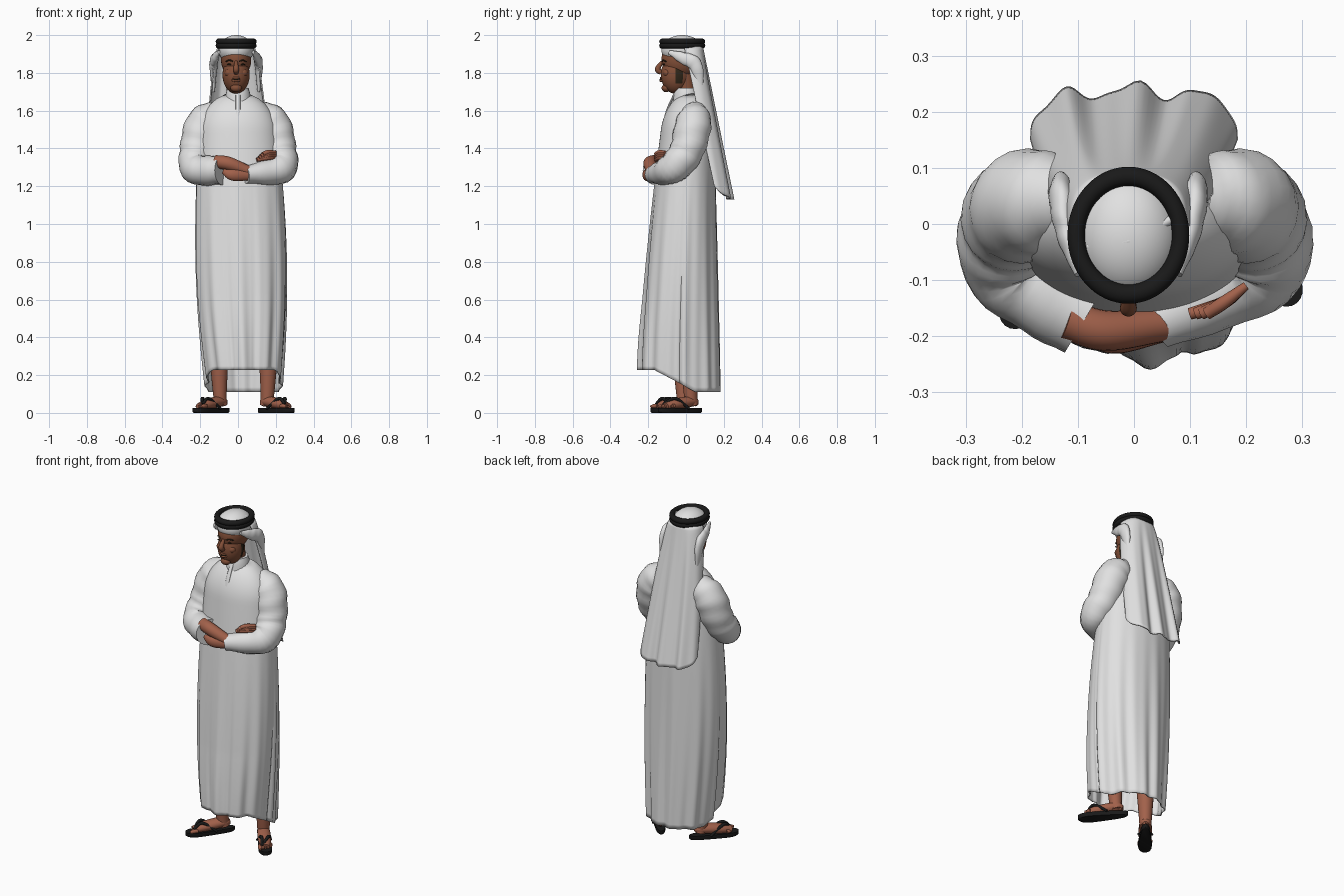
import bpy, bmesh
from math import sin, cos, pi, exp, sqrt, radians
from mathutils import Vector, Matrix

if "Cube" in bpy.data.objects:
    bpy.data.objects.remove(bpy.data.objects["Cube"], do_unlink=True)

X, Y, Z = Matrix.Identity(3)
SIDES = (("right", -1), ("left", 1))
HEAD_X = -.01


def material(name, *rgb):
    mat = bpy.data.materials.new(name)
    mat.use_nodes = True
    mat.diffuse_color = (*rgb, 1)
    shader = mat.node_tree.nodes["Principled BSDF"]
    shader.inputs["Base Color"].default_value = (*rgb, 1)
    shader.inputs["Roughness"].default_value = .8
    return mat


WHITE = material("white cloth", .75, .75, .75)
SKIN = material("skin", .36, .12, .07)
FACE = material("face skin", .23, .08, .04)
BLACK = material("black", .01, .01, .01)
DARK = material("dark hair", .03, .02, .01)


def clamp(value):
    return max(0, min(1, value))


def steps(count):
    return [i / count for i in range(count + 1)]


def angles(count):
    return [2 * pi * i / count for i in range(count)]


def finish(ob, mat):
    ob.data.materials.append(mat)
    bpy.context.view_layer.objects.active = ob
    ob.select_set(True)
    bpy.ops.object.shade_smooth_by_angle(angle=radians(50))
    ob.select_set(False)
    return ob


def loft(name, rings, mat, closed=True, caps=True, thick=0):
    """Skin a list of equally long point rows."""
    bm = bmesh.new()
    rows = [[bm.verts.new(point) for point in ring] for ring in rings]
    count = len(rows[0])
    for low, high in zip(rows, rows[1:]):
        for i in range(count if closed else count - 1):
            j = (i + 1) % count
            bm.faces.new((low[i], low[j], high[j], high[i]))
    if closed and caps:
        bm.faces.new(rows[0][::-1])
        bm.faces.new(rows[-1])
    bmesh.ops.recalc_face_normals(bm, faces=bm.faces)
    mesh = bpy.data.meshes.new(name)
    bm.to_mesh(mesh)
    bm.free()
    ob = bpy.data.objects.new(name, mesh)
    bpy.context.collection.objects.link(ob)
    if thick:
        ob.modifiers.new("thickness", "SOLIDIFY").thickness = thick
    return finish(ob, mat)


def smooth_path(points):
    """Catmull-Rom curve through (x, y, z, radius) points."""
    p = [Vector(q) for q in points]
    p = [2 * p[0] - p[1]] + p + [2 * p[-1] - p[-2]]
    path = []
    for a, b, c, d in zip(p, p[1:], p[2:], p[3:]):
        for t in steps(8)[:-1]:
            path.append(b + (c - a) * t / 2 + (a - b * 2.5 + c * 2 - d / 2) * t ** 2
                        + (b * 3 - a - c * 3 + d) * t ** 3 / 2)
    return path + [p[-2]]


def tube(name, points, mat, axis=Y, flat=1, ripple=0, sides=20):
    """Round limb; flat scales the thickness along the given axis."""
    path = smooth_path(points)
    rings = []
    for k, p in enumerate(path):
        ahead, behind = path[min(k + 1, len(path) - 1)], path[max(k - 1, 0)]
        along = (ahead - behind).to_3d().normalized()
        side = along.cross(axis).normalized()
        up = side.cross(along) * flat
        rings.append([p.to_3d() + (side * cos(a) + up * sin(a)) * p[3] * (1 + ripple * sin(k * 1.4 + 2 * sin(a)))
                      for a in angles(sides)])
    return loft(name, rings, mat)


def ellipsoid(name, location, size, mat):
    bpy.ops.mesh.primitive_uv_sphere_add(segments=48, ring_count=32, radius=1, location=location)
    ob = bpy.context.object
    ob.name, ob.scale = name, size
    return finish(ob, mat)


# Robe: widening skirt, domed shoulders, hanging folds, hem raised in front
def robe_ring(z):
    t = (z - .1) / 1.5
    front, back = .13 * t ** 1.5 - .25, .18 - .03 * t
    dome = sqrt(1 - clamp((z - 1.5) / .2) ** 2)
    loose = clamp(1.3 - z)
    ring = []
    for a in angles(128):
        fold = .006 * sin(11 * a + z) + .004 * sin(19 * a)
        for seam in (0, pi, 1.4 * pi, 1.6 * pi):
            fold -= .012 * exp(-((a - seam) * 16) ** 2)
        box = (cos(a) ** 2 + sin(a) ** 2 * abs(sin(a)) ** .3) ** -.4
        wide = (.2 + .04 * sin(pi * t)) * dome * box + fold * loose
        deep = (back - front) / 2 * dome * box + fold * loose
        lift = .12 * clamp(.4 - sin(a)) * clamp(1.2 - 2 * z)
        ring.append((.03 * (1 - t) + cos(a) * wide, (front + back) / 2 + sin(a) * deep, z + lift))
    return ring


loft("robe", [robe_ring(.11 + 1.58 * t) for t in steps(60)], WHITE, caps=False, thick=.006)
tube("collar", [(0, 0, 1.65, .07), (0, 0, 1.69, .064), (0, 0, 1.72, .056)], WHITE)
tube("placket", [(0, -.06, 1.69, .012), (0, -.1, 1.6, .012), (0, -.125, 1.5, .012)], WHITE, flat=.5)

# Folded arms in wide sleeves
cuffs = {"right": (.085, -.165, 1.285, .077), "left": (.04, -.18, 1.26, .045)}
for side, s in SIDES:
    arm = [(.1, .05, 1.6, .06), (.18, .04, 1.53, .095), (.22, 0, 1.38, .09), (.22, -.08, 1.29, .08), cuffs[side]]
    tube(side + "_sleeve", [(s * x, y, z, r) for x, y, z, r in arm], WHITE, ripple=.03)

# Forearms and hands
tube("right_forearm", [(-.12, -.17, 1.33, .035), (-.05, -.19, 1.32, .036), (.05, -.18, 1.28, .03)], SKIN)
tube("left_hand", [(.05, -.19, 1.26, .03), (-.03, -.21, 1.26, .03), (-.08, -.21, 1.28, .012)], SKIN, flat=.7)
for i in range(4):
    shift, rise = i * .01, 1.34 + i * .01
    tube(f"right_finger_{i + 1}", [(.1 + shift, -.16, rise, .011), (.16, -.14, rise + .01, .012),
                                   (.2, -.11, rise + .01, .008)], SKIN, sides=10)

# Head and neck, with the beard along the jaw behind the cheeks
tube("neck", [(HEAD_X, .01, 1.65, .05), (HEAD_X, -.01, 1.8, .05)], FACE)
ellipsoid("skull", (HEAD_X, -.025, 1.87), (.08, .105, .1), FACE)
jaw = ellipsoid("jaw", (HEAD_X, -.055, 1.79), (.072, .078, .1), FACE)
jaw.data.materials.append(DARK)
for face in jaw.data.polygons:
    beard = 0 < face.center.y < .5 and abs(face.center.z) < .5
    face.material_index = int(beard)
ellipsoid("chin", (HEAD_X, -.105, 1.72), (.03, .024, .022), FACE)
tube("nose", [(HEAD_X, -.125, 1.86, .008), (HEAD_X, -.15, 1.82, .015), (HEAD_X, -.13, 1.8, .012)], FACE)


def face_curve(name, middle, thick, mat, height, drop=0, half=.035):
    """Thin bow across the front of the face."""
    ends = [(HEAD_X + s * half, -.112, height - drop, thick / 2) for name, s in SIDES]
    tube(name, [ends[0], (HEAD_X, middle, height, thick), ends[1]], mat, sides=10)


face_curve("upper_lip", -.133, .006, FACE, 1.772, -.006)
face_curve("lower_lip", -.133, .007, FACE, 1.758, -.008)
face_curve("mouth_line", -.137, .003, DARK, 1.765, -.007)
for side, s in SIDES:
    x = HEAD_X + s * .035
    ellipsoid(side + "_cheek", (x, -.1, 1.8), (.026, .022, .022), FACE)
    ellipsoid(side + "_eye", (x, -.117, 1.845), (.013, .005, .004), DARK)
    tube(side + "_brow", [(x - s * .02, -.125, 1.86, .004), (x, -.12, 1.867, .004),
                          (x + s * .02, -.106, 1.86, .003)], DARK, sides=8)

# Head cloth: cap, then the drape with pleats that deepen towards its hem
ellipsoid("head_cloth_cap", (HEAD_X, -.02, 1.92), (.092, .11, .08), WHITE)
tube("cap_fold", [(-.08, -.04, 1.96, .008), (HEAD_X, -.03, 1.99, .01), (.07, .01, 1.96, .008)], WHITE)
rows = []
for t in steps(40):
    row = []
    for u in steps(80):
        x, bulge = cos(pi * u), abs(sin(pi * u)) ** .6
        across = x * (abs(x) + .001) ** -.15
        pleat = t * (.014 * cos(3 * pi * across) + .005 * sin(17 * across))
        edge, back = .16 * t - .01, .09 + .15 * t
        row.append((HEAD_X * (1 - t) + across * (.095 + .09 * t ** .6),
                    edge + (back - edge + pleat) * bulge,
                    1.94 - .81 * t + .07 * t * (1 - bulge)))
    rows.append(row)
loft("head_cloth_drape", rows, WHITE, closed=False, thick=.008)
for side, s in SIDES:
    fold = [(.09, -.09, 1.91, .01), (.11, -.02, 1.88, .03), (.12, .05, 1.84, .036), (.12, .08, 1.7, .012)]
    tube(side + "_cloth_fold", [(HEAD_X + s * x, y, z, r) for x, y, z, r in fold], WHITE, X, flat=.6, ripple=.04)

# Double cord around the head
for name, z in (("lower_cord", 1.944), ("upper_cord", 1.966)):
    bpy.ops.mesh.primitive_torus_add(major_radius=.097, minor_radius=.016, major_segments=64,
                                     location=(HEAD_X, -.02, z))
    cord = bpy.context.object
    cord.name, cord.scale = name, (.96, 1.08, 1)
    finish(cord, BLACK)


# Legs, feet and thong sandals, built pointing forward and then turned outwards
def sole_ring(z, size):
    return [(cos(a) * size * (.042 - .012 * sin(a) - .008 * cos(2 * a)), sin(a) * size * .143, z)
            for a in angles(40)]


centres = {"right": (-.14, -.07, 0), "left": (.2, -.03, 0)}
for side, s in SIDES:
    parts = [
        loft(side + "_sole", [sole_ring(0, .95), sole_ring(.005, 1), sole_ring(.025, 1)], BLACK),
        tube(side + "_leg", [(0, .08, .04, .034), (0, .07, .1, .036), (0, .06, .36, .055)], SKIN),
        tube(side + "_foot", [(0, .11, .045, .015), (0, .08, .06, .034), (0, -.03, .047, .036),
                              (0, -.1, .034, .024)], SKIN, Z, flat=.8),
    ]
    for i in range(5):
        x, tip = s * (i - 2) * .0155, i * .009 - .125
        parts.append(tube(f"{side}_toe_{i + 1}", [(x, -.08, .036, .01), (x, tip + .02, .036, .011),
                                                  (x, tip, .033, .006)], SKIN, X, sides=10))
    for name, k in (("inner", -s), ("outer", s)):
        parts.append(tube(f"{side}_{name}_strap", [(-s * .02, -.1, .046, .007), (k * .02, -.05, .076, .009),
                                                   (k * .038, .03, .022, .007)], BLACK, X, sides=10))
    place = Matrix.Translation(centres[side]) @ Matrix.Rotation(radians(s * 39), 4, "Z")
    for part in parts:
        part.matrix_world = place
